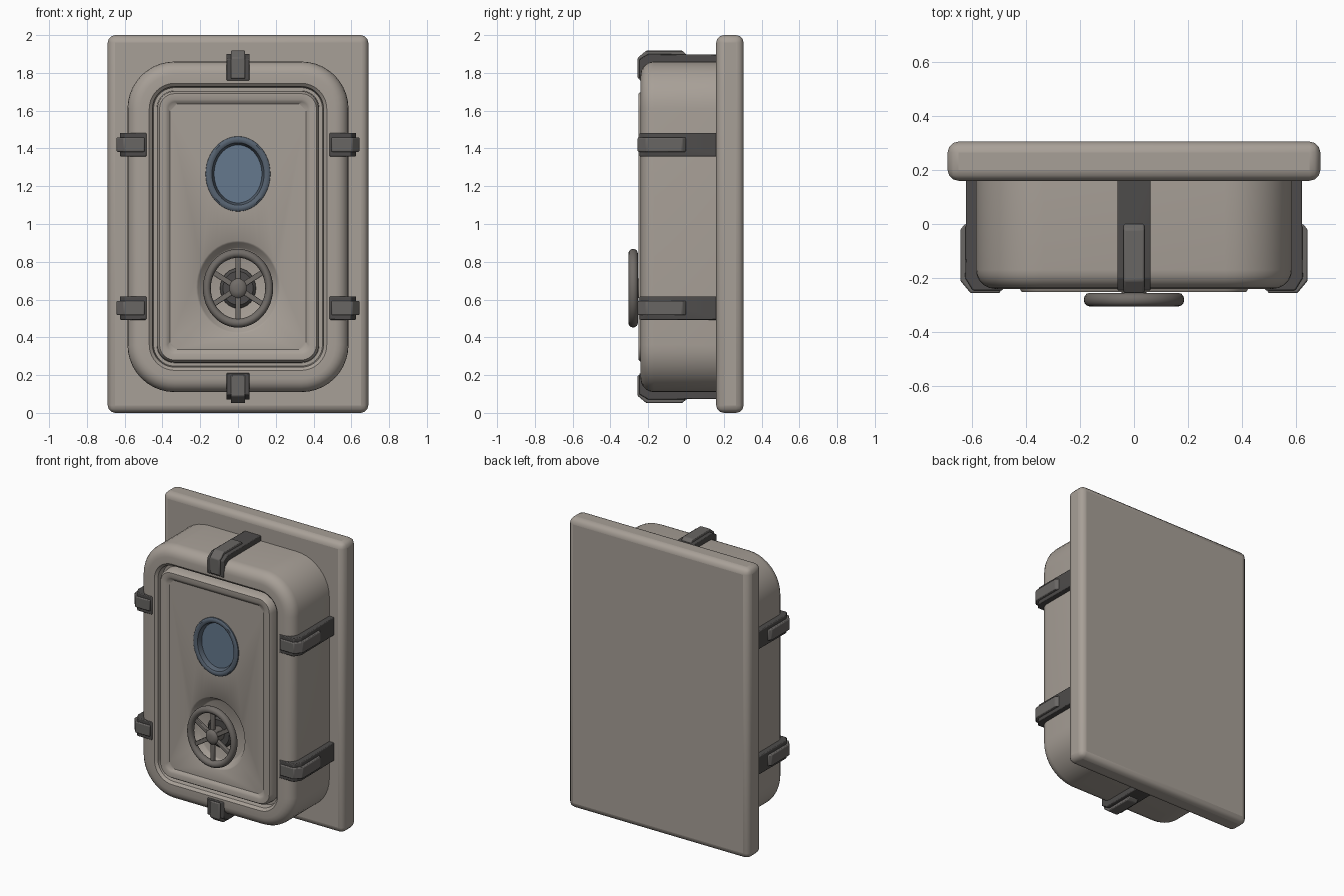
import bpy, bmesh, math
from mathutils import Matrix, Vector

if "Cube" in bpy.data.objects:
    bpy.data.objects.remove(bpy.data.objects["Cube"])


def material(name, rgb):
    m = bpy.data.materials.new(name)
    m.diffuse_color = (*rgb, 1)
    m.use_nodes = True
    m.node_tree.nodes["Principled BSDF"].inputs["Base Color"].default_value = m.diffuse_color
    return m


PAINT = material("warm grey paint", (0.39, 0.35, 0.31))
DARK = material("dark clamp metal", (0.075, 0.071, 0.069))
CLAMP = material("mid clamp metal", (0.14, 0.132, 0.126))
WHEEL = material("wheel metal", (0.165, 0.15, 0.137))
RIM = material("blue grey rim", (0.095, 0.125, 0.165))
GLASS = material("blue glass", (0.13, 0.19, 0.27))


def finish(bm, name, mat, bevel=0, segments=2):
    bmesh.ops.recalc_face_normals(bm, faces=bm.faces[:])
    me = bpy.data.meshes.new(name)
    bm.to_mesh(me)
    bm.free()
    ob = bpy.data.objects.new(name, me)
    bpy.context.collection.objects.link(ob)
    me.materials.append(mat)
    bpy.ops.object.select_all(action='DESELECT')
    ob.select_set(True)
    bpy.context.view_layer.objects.active = ob
    bpy.ops.object.shade_smooth_by_angle(angle=math.radians(38))
    if bevel:
        mod = ob.modifiers.new("edges", 'BEVEL')
        mod.width, mod.segments = bevel, segments
        mod.limit_method = 'ANGLE'
    return ob


def ellipse(rx, rz, cz, y, n=48):
    return [(rx * math.cos(2 * math.pi * i / n), y,
             cz + rz * math.sin(2 * math.pi * i / n)) for i in range(n)]


def rounded_rect(inset, y, n=10):
    w, h, cz = 0.585 - inset, 0.875 - inset, 0.985
    r = max(0.25 - inset, 0.04)
    pts = []
    for k, (sx, sz) in enumerate([(1, 1), (-1, 1), (-1, -1), (1, -1)]):
        for i in range(n + 1):
            a = math.pi / 2 * (k + i / n)
            pts.append((sx * (w - r) + r * math.cos(a), y,
                        cz + sz * (h - r) + r * math.sin(a)))
    return pts


def loft(bm, loops, start=False, end=False, closed=False):
    rings = [[bm.verts.new(p) for p in lp] for lp in loops]
    pairs = list(zip(rings, rings[1:])) + ([(rings[-1], rings[0])] if closed else [])
    for a, b in pairs:
        for i in range(len(a)):
            j = (i + 1) % len(a)
            bm.faces.new((a[i], a[j], b[j], b[i]))
    if start:
        bm.faces.new(rings[0])
    if end:
        bm.faces.new(rings[-1])
    return rings


# Wall plate
bm = bmesh.new()
bmesh.ops.create_cube(bm, size=1, matrix=Matrix.Translation((0, 0.2325, 1))
                      @ Matrix.Diagonal((1.38, 0.145, 2, 1)))
finish(bm, "wall_plate", PAINT, 0.04, 3)

# Door: rounded frame, groove, raised lip, flat panel with two round recesses
PANEL_Y, WZ, HZ = -0.235, 1.265, 0.665
bm = bmesh.new()
profile = [(0, 0.17), (0, -0.17)]
profile += [(0.07 * (1 - math.cos(t)), -0.17 - 0.07 * math.sin(t))
            for t in [math.pi / 2 * k / 5 for k in range(1, 6)]]
profile += [(0.115, -0.24), (0.132, -0.225), (0.138, -0.18), (0.155, -0.18),
            (0.158, -0.235), (0.17, -0.252), (0.20, -0.252), (0.213, -0.246),
            (0.225, PANEL_Y)]
frame = loft(bm, [rounded_rect(*p) for p in profile], start=True)
window_hole = loft(bm, [ellipse(0.155, 0.18, WZ, PANEL_Y),
                        ellipse(0.155, 0.18, WZ, -0.19)], end=True)
dish = loft(bm, [ellipse(0.222, 0.247, HZ, PANEL_Y), ellipse(0.212, 0.237, HZ, -0.228),
                 ellipse(0.185, 0.21, HZ, -0.18), ellipse(0.175, 0.2, HZ, -0.175)], end=True)
edges = []
for ring in (frame[-1], window_hole[0], dish[0]):
    edges += [bm.edges.get((ring[i - 1], ring[i])) for i in range(len(ring))]
bmesh.ops.triangle_fill(bm, use_beauty=True, edges=edges, normal=Vector((0, -1, 0)))
finish(bm, "door", PAINT)

# Porthole rim and glass
bm = bmesh.new()
loft(bm, [ellipse(rx, rx + 0.027, WZ, y) for rx, y in
          [(0.172, -0.225), (0.171, -0.243), (0.162, -0.25), (0.148, -0.25),
           (0.138, -0.244), (0.125, -0.21), (0.125, -0.2)]], closed=True)
finish(bm, "porthole_rim", RIM)
bm = bmesh.new()
loft(bm, [ellipse(0.13, 0.157, WZ, -0.214), ellipse(0.13, 0.157, WZ, -0.206)],
     start=True, end=True)
finish(bm, "porthole_glass", GLASS)

# Hand wheel: rim, hub and six spokes, slightly taller than wide
bm = bmesh.new()
TALL = 1.12
loops = []
for k in range(12):
    t = 2 * math.pi * k / 12
    r = 0.165 + 0.021 * math.cos(t)
    loops.append(ellipse(r, r * TALL, HZ - 0.005, -0.28 + 0.025 * math.sin(t)))
loft(bm, loops, closed=True)
finish(bm, "wheel_rim", WHEEL)

bm = bmesh.new()
for k in range(6):
    m = (Matrix.Translation((0, -0.274, HZ - 0.005)) @ Matrix.Diagonal((1, 1, TALL, 1))
         @ Matrix.Rotation(math.radians(60 * k), 4, 'Y')
         @ Matrix.Translation((0, 0, 0.095)) @ Matrix.Diagonal((0.026, 0.022, 0.14, 1)))
    bmesh.ops.create_cube(bm, size=1, matrix=m)
finish(bm, "wheel_spokes", WHEEL, 0.004)

for name, mat, prof in [
        ("wheel_hub", WHEEL, [(0.04, -0.17), (0.046, -0.255), (0.046, -0.285),
                              (0.036, -0.297), (0.018, -0.302)]),
        ("wheel_flange", DARK, [(0.095, -0.17), (0.095, -0.195), (0.08, -0.21)])]:
    bm = bmesh.new()
    loft(bm, [ellipse(r, r * TALL, HZ - 0.005, y, 24) for r, y in prof], start=True, end=True)
    finish(bm, name, mat)

# Clamps: (outward offset, y) profiles extruded across their width
STRAP = [(-0.03, 0.17), (0.036, 0.17), (0.04, -0.2), (0.012, -0.246),
         (-0.1, -0.246), (-0.1, -0.225), (-0.03, -0.225)]
RIDGE = [(0, 0), (0.04, 0), (0.058, -0.02), (0.058, -0.21), (0.02, -0.256),
         (-0.09, -0.256), (-0.09, -0.23), (0, -0.23)]


def clamp(name, profile, half, base, out, mat, bevel):
    base, out = Vector(base), Vector(out)
    side = out.cross(Vector((0, 1, 0)))
    bm = bmesh.new()
    loft(bm, [[base + out * d + Vector((0, y, 0)) + side * w for d, y in profile]
              for w in (-half, half)], start=True, end=True)
    finish(bm, name, mat, bevel)


spots = [("top", (0, 0, 1.86), (0, 0, 1)), ("bottom", (0, 0, 0.11), (0, 0, -1))]
for s, word in ((-1, "left"), (1, "right")):
    spots += [(word + "_upper", (s * 0.585, 0, 1.42), (s, 0, 0)),
              (word + "_lower", (s * 0.585, 0, 0.555), (s, 0, 0))]
for word, base, out in spots:
    clamp(word + "_clamp_strap", STRAP, 0.062, base, out, DARK, 0.005)
    clamp(word + "_clamp_ridge", RIDGE, 0.038, base, out, CLAMP, 0.006)
